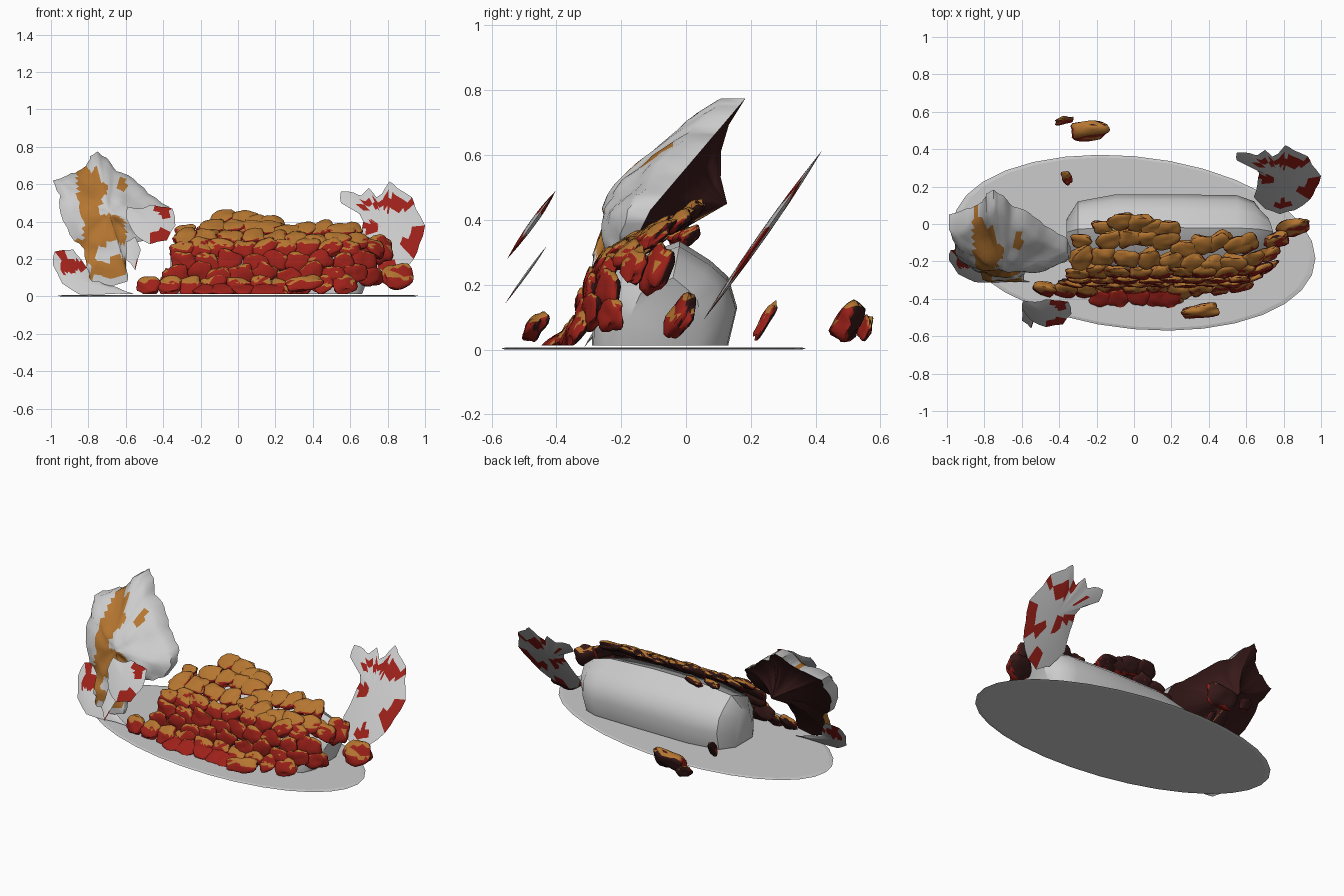
import bpy, bmesh, math, random
from mathutils import Vector, Matrix, noise

if "Cube" in bpy.data.objects:
    bpy.data.objects.remove(bpy.data.objects["Cube"])

random.seed(4)


def mat(name, r, g, b):
    m = bpy.data.materials.new(name)
    m.diffuse_color = (r, g, b, 1)
    m.use_nodes = True
    m.node_tree.nodes["Principled BSDF"].inputs["Base Color"].default_value = m.diffuse_color
    return m


PALE = mat("pale", 0.72, 0.72, 0.72)
RED = mat("red", 0.34, 0.015, 0.01)
ORANGE = mat("orange", 0.46, 0.18, 0.03)
DARK = mat("dark", 0.04, 0.01, 0.01)


def finish(name, bm, mats=(), colour=None, angle=None):
    bmesh.ops.recalc_face_normals(bm, faces=bm.faces)
    if bm.calc_volume(signed=True) < 0:
        bmesh.ops.reverse_faces(bm, faces=bm.faces)
    bm.normal_update()
    if colour:
        for f in bm.faces:
            f.material_index = colour(f.calc_center_median(), f.normal)
    me = bpy.data.meshes.new(name)
    bm.to_mesh(me)
    bm.free()
    for m in mats:
        me.materials.append(m)
    ob = bpy.data.objects.new(name, me)
    bpy.context.collection.objects.link(ob)
    if angle:
        bpy.ops.object.select_all(action='DESELECT')
        ob.select_set(True)
        bpy.context.view_layer.objects.active = ob
        bpy.ops.object.shade_smooth_by_angle(angle=math.radians(angle))
    return ob


def loft(bm, rings):
    """Skin closed rings in order; a ring of one point closes as a fan."""
    vs = [[bm.verts.new(p) for p in r] for r in rings]
    for a, b in zip(vs, vs[1:]):
        n = max(len(a), len(b))
        for i in range(n):
            j = (i + 1) % n
            q = [a[i % len(a)], a[j % len(a)], b[j % len(b)], b[i % len(b)]]
            bm.faces.new(list(dict.fromkeys(q)))
    return vs


def relief(name, outline, centre, steps, depth, mats, colour, cuts=2, jitter=0.0, angle=50):
    """Closed shell with a front-view outline (x, z); depth(x, z, t, side) gives y."""
    pts = []
    for (x0, z0), (x1, z1) in zip(outline, outline[1:] + outline[:1]):
        for k in range(cuts):
            s = k / cuts
            j = jitter if k else 0
            pts.append((x0 + (x1 - x0) * s + random.uniform(-j, j),
                        z0 + (z1 - z0) * s + random.uniform(-j, j)))
    rings = []
    for t, side in steps:
        ring = []
        for x, z in (pts if t else [centre]):
            px = centre[0] + (x - centre[0]) * t
            pz = centre[1] + (z - centre[1]) * t
            ring.append((px, depth(px, pz, t, side), pz))
        rings.append(ring)
    bm = bmesh.new()
    loft(bm, rings)
    return finish(name, bm, mats, colour, angle)


# plate: thin slanted oval
def oval(s, z):
    return [(0.97 * s * math.cos(a), -0.1 + 0.47 * s * math.sin(a - 0.18), z)
            for a in (i * math.tau / 32 for i in range(32))]


bm = bmesh.new()
loft(bm, [[(0, -0.1, 0)], oval(0.97, 0), oval(1, 0.003), oval(0.97, 0.007), [(0, -0.1, 0.007)]])
finish("plate", bm)

# body core: low-poly loaf with narrowing ends
section = [(-0.29, 0.012), (-0.285, 0.15), (-0.22, 0.26), (-0.02, 0.335), (0.075, 0.275),
           (0.13, 0.225), (0.158, 0.13), (0.13, 0.012)]
rings = []
for x, sy, sz, lean in [(-0.36, 0.4, 0.7, 0), (-0.3, 0.83, 0.92, 0), (-0.1, 1, 1, 0), (0.25, 1, 1, 0),
                        (0.55, 0.98, 0.95, 0), (0.63, 0.83, 0.85, 0.02), (0.66, 0.5, 0.65, 0.05)]:
    rings.append([(x + lean * (z / 0.2), -0.06 + (y + 0.06) * sy, 0.012 + (z - 0.012) * sz)
                  for y, z in section])
bm = bmesh.new()
ends = loft(bm, rings)
bm.faces.new(ends[0])
bm.faces.new(ends[-1])
finish("body", bm, angle=40)


# head: tilted relief mask with a bulging back
def head_depth(x, z, t, side):
    rim = -0.11 + (z - 0.43) * (0.85 if z > 0.43 else 0.5)
    k = min(1.0, max(0.3, (z + 0.1) / 0.62))
    p = Vector((x, z, 0))
    wob = noise.noise(p * 9) * 0.03 + noise.noise(p * 20) * 0.012
    if side < 0:
        return rim - k * (0.085 + 0.09 * (1 - t * t)) + wob
    high = min(1.0, max(0.0, (z - 0.15) / 0.25))
    return rim + 0.22 * (1 - t) ** 1.8 * high


def head_colour(c, n):
    if n.y > 0.25:
        return 2
    if abs(c.x + 0.73) < 0.13 and 0.1 < c.z < 0.68:
        return 1 if noise.noise(c * 7) > -0.12 else 0
    return 0


head_outline = [(-0.75, 0.775), (-0.7, 0.74), (-0.65, 0.67), (-0.56, 0.63), (-0.48, 0.55), (-0.37, 0.48),
                (-0.34, 0.41), (-0.38, 0.33), (-0.47, 0.3), (-0.57, 0.29), (-0.6, 0.19), (-0.59, 0.08),
                (-0.68, 0.055), (-0.78, 0.08), (-0.81, 0.15), (-0.82, 0.25), (-0.9, 0.33), (-0.95, 0.45),
                (-0.95, 0.54), (-0.99, 0.62), (-0.93, 0.64), (-0.87, 0.66), (-0.81, 0.7), (-0.79, 0.75)]
relief("head", head_outline, (-0.69, 0.45),
       [(0, -1)] + [(t / 10, -1) for t in range(1, 11)] + [(1, 1), (0.75, 1), (0.5, 1), (0.25, 1), (0, 1)],
       head_depth, [PALE, ORANGE, DARK], head_colour, cuts=3, jitter=0.007)


# fins and tail: thin sloping lens-shaped blades
def blade(name, outline, centre, slope, base, thick):
    steps = [(0, -1)] + [(k / 6, -1) for k in range(1, 6)] + [(1, 0), (0.7, 1), (0.35, 1), (0, 1)]
    relief(name, outline, centre, steps,
           lambda x, z, t, s: slope * z + base + s * thick * (1 - t * t),
           [PALE, RED], lambda c, n: int(noise.noise(c * 9 + Vector((3, 0, 1))) > 0.25),
           jitter=0.005)


blade("tail", [(0.78, 0.09), (0.7, 0.13), (0.64, 0.22), (0.66, 0.32), (0.67, 0.4), (0.62, 0.47), (0.55, 0.5),
               (0.55, 0.56), (0.62, 0.555), (0.66, 0.54), (0.7, 0.58), (0.74, 0.53), (0.77, 0.55),
               (0.81, 0.615), (0.85, 0.58), (0.93, 0.53), (0.95, 0.47), (1.0, 0.38), (0.97, 0.28),
               (0.94, 0.2), (0.86, 0.12)], (0.79, 0.36), 0.7, -0.01, 0.014)
blade("right_fin", [(-0.6, 0.42), (-0.59, 0.48), (-0.53, 0.47), (-0.47, 0.49), (-0.42, 0.48), (-0.35, 0.47),
                    (-0.335, 0.38), (-0.38, 0.3), (-0.47, 0.28), (-0.54, 0.32), (-0.57, 0.36)],
      (-0.47, 0.4), 0.71, -0.75, 0.012)
blade("fin_scrap", [(-0.6, 0.29), (-0.55, 0.32), (-0.52, 0.25), (-0.55, 0.14), (-0.6, 0.2)],
      (-0.56, 0.24), 0.72, -0.66, 0.005)
blade("left_fin", [(-0.98, 0.24), (-0.88, 0.25), (-0.84, 0.2), (-0.78, 0.1), (-0.65, 0.05), (-0.55, 0.012),
                   (-0.75, 0.01), (-0.85, 0.012), (-0.94, 0.07), (-0.99, 0.17)],
      (-0.87, 0.1), 0.75, -0.32, 0.01)


# scales: chunky overlapping nuggets
def nugget(bm, pos, size, normal, spin):
    n = Vector(normal).normalized()
    u = Vector((1, 0, 0))
    u = (u - n * u.dot(n)).normalized()
    rot = Matrix((u, n.cross(u), n)).transposed() @ Matrix.Rotation(spin, 3, 'Z')
    seed = Vector([random.uniform(0, 50) for _ in range(3)])
    for v in bmesh.ops.create_icosphere(bm, subdivisions=3, radius=1)['verts']:
        d = v.co.normalized()
        p = d / (abs(d.x) ** 3 + abs(d.y) ** 3 + abs(d.z) ** 3) ** (1 / 3)
        p *= 0.98 + 0.38 * noise.noise(d * 1.3 + seed)
        v.co = Vector(pos) + rot @ Vector((p.x * size[0] / 2, p.y * size[1] / 2, p.z * size[2] / 2))
        v.co.z = max(v.co.z, 0.012)


def nugget_colour(c, n):
    if n.y > 0.45 and n.z < 0.6:
        return 2
    if c.y < -0.36 and c.z < 0.07 and c.x < 0.25:
        return 0
    return 1 if n.z > 0.52 else 0


def front(z):
    """Front surface y of the scale coat at height z."""
    prof = [(0.0, -0.4), (0.03, -0.38), (0.08, -0.325), (0.14, -0.31), (0.2, -0.29), (0.26, -0.255),
            (0.31, -0.2), (0.35, -0.12), (0.39, -0.03), (0.43, 0.03), (0.5, 0.08)]
    for (z0, y0), (z1, y1) in zip(prof, prof[1:]):
        if z <= z1:
            return y0 + (y1 - y0) * (z - z0) / (z1 - z0)
    return 0.08


rows = [(0.405, -0.02, [-0.07, 0.03, 0.1, 0.18]),
        (0.365, -0.03, [-0.13, -0.03, 0.07, 0.17, 0.27, 0.36, 0.45, 0.55, 0.61]),
        (0.315, -0.03, [-0.28, -0.17, -0.04, 0.08, 0.2, 0.31, 0.42, 0.53, 0.63]),
        (0.255, 0.0, [-0.3, -0.21, -0.09, 0.03, 0.14, 0.25, 0.37, 0.49, 0.6, 0.72]),
        (0.185, 0.0, [-0.29, -0.17, -0.04, 0.09, 0.2, 0.32, 0.44, 0.56, 0.67]),
        (0.115, 0, [-0.33, -0.2, -0.1, 0.01, 0.14, 0.27, 0.39, 0.51, 0.62, 0.71]),
        (0.06, 0, [-0.48, -0.37, -0.25, -0.13, 0.0, 0.12, 0.24, 0.35, 0.46, 0.57])]
bm = bmesh.new()
for z0, fall, xs in rows:
    for x in xs:
        z = z0 + fall * x + random.uniform(-0.012, 0.012)
        end = max(0, x - 0.52)
        y = front(z) + 1.8 * end * end + 0.1 * end
        slope = (front(z + 0.03) - front(z - 0.03)) / 0.06
        nrm = (end * 2.5 - max(0, -0.25 - x), -1, min(1.6, max(0.1, slope)) - 0.25)
        nugget(bm, (x, y, z), (random.uniform(0.12, 0.145), random.uniform(0.095, 0.115), 0.045),
               nrm, random.uniform(-0.3, 0.8))
for x in (-0.18, -0.09, 0.02, 0.12, 0.2):
    nugget(bm, (x, -0.39, 0.035), (0.12, 0.11, 0.03), (0, -0.5, 0.8), random.uniform(-0.3, 0.3))
for x, y in ((-0.28, -0.09), (-0.17, -0.02), (-0.06, 0.01)):
    nugget(bm, (x, y, 0.35), (0.11, 0.08, 0.04), (-0.2, -0.6, 0.8), 0.2)
finish("scales", bm, [RED, ORANGE, DARK], nugget_colour, 45)

# loose nuggets lying around the body
bm = bmesh.new()
for pos, size, nrm, spin in [((-0.24, 0.5, 0.085), (0.2, 0.13, 0.08), (0, -0.8, 0.5), 0.1),
                             ((-0.37, 0.555, 0.065), (0.1, 0.07, 0.025), (0.3, -1, 0.4), -0.3),
                             ((-0.36, 0.245, 0.09), (0.05, 0.13, 0.025), (0.3, -0.8, 0.5), 0.2),
                             ((0.355, -0.465, 0.07), (0.19, 0.09, 0.05), (0, -0.8, 0.5), 0.2),
                             ((0.85, -0.02, 0.1), (0.17, 0.14, 0.06), (0.2, -0.9, 0.5), 0.4),
                             ((0.76, -0.09, 0.25), (0.13, 0.15, 0.06), (0.4, -0.9, 0.4), 0.1)]:
    nugget(bm, pos, size, nrm, spin)
finish("loose_nuggets", bm, [RED, ORANGE, DARK], nugget_colour, 45)
